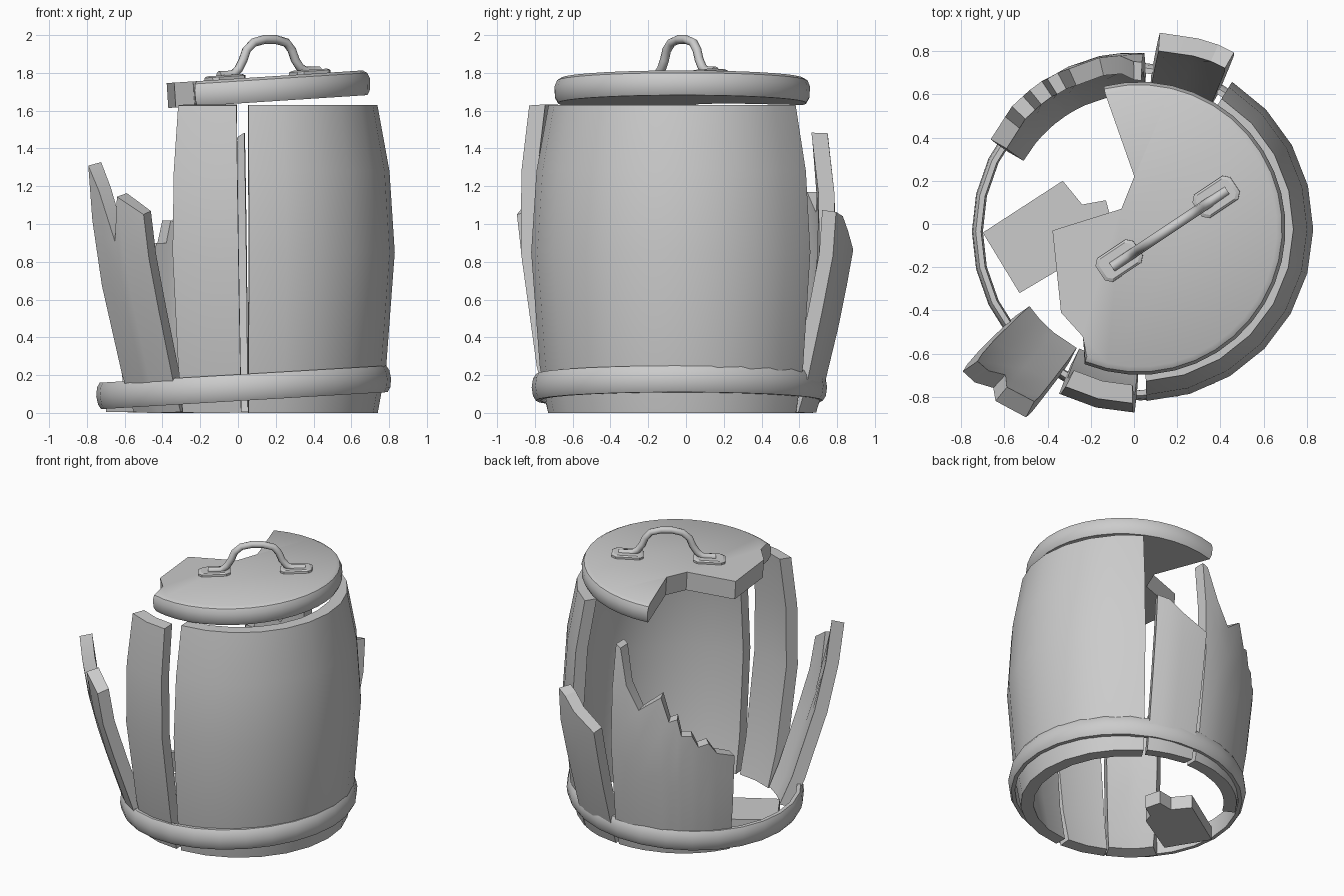
import bpy, bmesh
from math import sin, cos, radians, atan2, pi
from mathutils import Matrix, Vector

if "Cube" in bpy.data.objects:
    bpy.data.objects.remove(bpy.data.objects["Cube"])

C = Vector((0.03, -0.02, 0))
PROFILE = [(0, .71), (.25, .755), (.85, .80), (1.28, .772), (1.63, .708)]
H = 1.63
WALL = .085


def interp(table, t):
    for (a, u), (b, v) in zip(table, table[1:]):
        if t <= b:
            return u + (v - u) * (t - a) / (b - a)
    return table[-1][1]


def make(name, verts, faces, matrix=None, angle=25):
    bm = bmesh.new()
    vs = [bm.verts.new(v) for v in verts]
    for f in faces:
        bm.faces.new([vs[i] for i in f])
    bmesh.ops.recalc_face_normals(bm, faces=bm.faces)
    if matrix is not None:
        bm.transform(matrix)
    me = bpy.data.meshes.new(name)
    bm.to_mesh(me)
    bm.free()
    ob = bpy.data.objects.new(name, me)
    bpy.context.collection.objects.link(ob)
    finish(ob, angle)
    return ob


def finish(ob, angle):
    bpy.ops.object.select_all(action='DESELECT')
    ob.select_set(True)
    bpy.context.view_layer.objects.active = ob
    bpy.ops.object.shade_smooth_by_angle(angle=radians(angle))


def loft(rings, caps=True):
    """Closed rings of equal length joined in order."""
    n = len(rings[0])
    verts = [p for r in rings for p in r]
    faces = [(k*n + i, k*n + (i+1) % n, (k+1)*n + (i+1) % n, (k+1)*n + i)
             for k in range(len(rings) - 1) for i in range(n)]
    if caps:
        m = (len(rings) - 1) * n
        faces += [tuple(range(n)), tuple(range(m, m + n))]
    return verts, faces


def stave(name, tops, tilt=0):
    """Curved wall piece; tops = [(angle, height)], leaning outward by tilt."""
    cols = []
    for a, top in tops:
        d = Vector((cos(radians(a)), sin(radians(a)), 0))
        col = []
        for z, _ in PROFILE:
            zz = z * top / H
            col.append(d * interp(PROFILE, zz) + Vector((0, 0, zz)))
        inner = [p - d * WALL for p in reversed(col)]
        cols.append(col + inner)
    verts, faces = loft(cols, caps=False)
    # end walls as quad strips
    n, k = len(cols[0]), (len(cols) - 1) * len(cols[0])
    for base in (0, k):
        faces += [(base+i, base+i+1, base+n-2-i, base+n-1-i) for i in range(n//2 - 1)]
    m = radians((tops[0][0] + tops[-1][0]) / 2)
    hinge = Vector((cos(m), sin(m), 0)) * .71
    axis = Vector((-sin(m), cos(m), 0))
    M = (Matrix.Translation(C + hinge) @ Matrix.Rotation(radians(tilt), 4, axis)
         @ Matrix.Translation(-hinge))
    return make(name, verts, faces, M)


# Barrel wall and broken staves
stave("main_wall", [(-88 + 14.6*i, H) for i in range(11)])
stave("front_stave", [(-117, H), (-104, H), (-91, H)], 3.7)
stave("back_stave", [(60, 1.08), (66, 1.06), (73, .98), (86, .88)], 7.5)
stave("leaning_stave", [(-145, 1.35), (-139, 1.22), (-133, .95),
                        (-129.5, 1.19), (-118, 1.09)], 13)
stave("splintered_wall", [(88, 1.48), (91, 1.46), (96, 1.22), (103, 1.06), (114, 1.17),
                          (118, 1.0), (122, 1.02), (124, .9), (129, .9), (132, .82),
                          (137, .84), (141, .76), (150, .72)], 1.5)

# Tilted hoop with a domed outer face
section = [(.735, -.07), (.76, -.07), (.775, -.045), (.782, 0),
           (.775, .045), (.76, .07), (.735, .07)]
N = 28
rings = [[(r*cos(2*pi*i/N), r*sin(2*pi*i/N), z) for r, z in section] for i in range(N)]
verts, faces = loft(rings + [rings[0]], caps=False)
n, tot = len(section), N * len(section)
make("hoop", verts[:tot], [tuple(i % tot for i in f) for f in faces],
     Matrix.Translation((C.x, -.035, .135)) @ Matrix.Rotation(radians(-3.4), 4, 'Y'), 40)

# Broken lid: arc rim plus jagged edge
R = .675
rim = [radians(-112 + 216*i/24) for i in range(25)]
jag = [(.01, .22), (-.05, .07), (-.37, -.03), (-.33, -.41), (-.23, -.52)]
layers = [(.975, 0), (1, .03), (1.005, .085), (.985, .118), (.95, .132)]
rings = [[(R*s*cos(a), R*s*sin(a), z) for a in rim]
         + [(x - C.x, y - C.y, z) for x, y in jag] for s, z in layers]
lid_m = Matrix.Translation((C.x, C.y, 1.64)) @ Matrix.Rotation(radians(-3.7), 4, 'Y')
make("lid", *loft(rings), lid_m, 35)

# Handle plates
yaw = atan2(.30, .45)
for side, (x, y) in (("front", (-.06, -.17)), ("back", (.39, .125))):
    oct_ = [(.105, .04), (.08, .065), (-.08, .065), (-.105, .04),
            (-.105, -.04), (-.08, -.065), (.08, -.065), (.105, -.04)]
    rings = [[(u*s, v*s, z) for u, v in oct_] for s, z in ((1, 0), (1, .018), (.85, .026))]
    make(side + "_handle_plate", *loft(rings),
         lid_m @ Matrix.Translation((x - C.x, y - C.y, .128)) @ Matrix.Rotation(yaw, 4, 'Z'))

# Handle bar: (distance along, world height)
path = [(-.32, 1.785), (-.23, 1.79), (-.195, 1.82), (-.165, 1.87), (-.145, 1.92), (-.10, 1.96),
        (-.03, 1.977), (.04, 1.977), (.11, 1.96), (.145, 1.92), (.165, 1.87),
        (.195, 1.83), (.23, 1.81), (.32, 1.81)]
cu = bpy.data.curves.new("handle", 'CURVE')
cu.dimensions = '3D'
cu.bevel_depth = .024
cu.bevel_resolution = 2
cu.use_fill_caps = True
sp = cu.splines.new('POLY')
sp.points.add(len(path) - 1)
for p, (d, z) in zip(sp.points, path):
    p.co = (.165 + d*cos(yaw), -.022 + d*sin(yaw), z, 1)
handle = bpy.data.objects.new("handle", cu)
bpy.context.collection.objects.link(handle)
bpy.ops.object.select_all(action='DESELECT')
handle.select_set(True)
bpy.context.view_layer.objects.active = handle
bpy.ops.object.convert(target='MESH')
finish(bpy.context.object, 50)

# Loose fragment lying on the floor
frag = [(-.70, -.04), (-.33, .20), (-.24, .09), (-.13, .11), (-.10, .0),
        (-.19, -.06), (-.21, -.13), (-.53, -.32)]
make("fallen_fragment", *loft([[(x, y, z) for x, y in frag] for z in (.005, .10)]))
